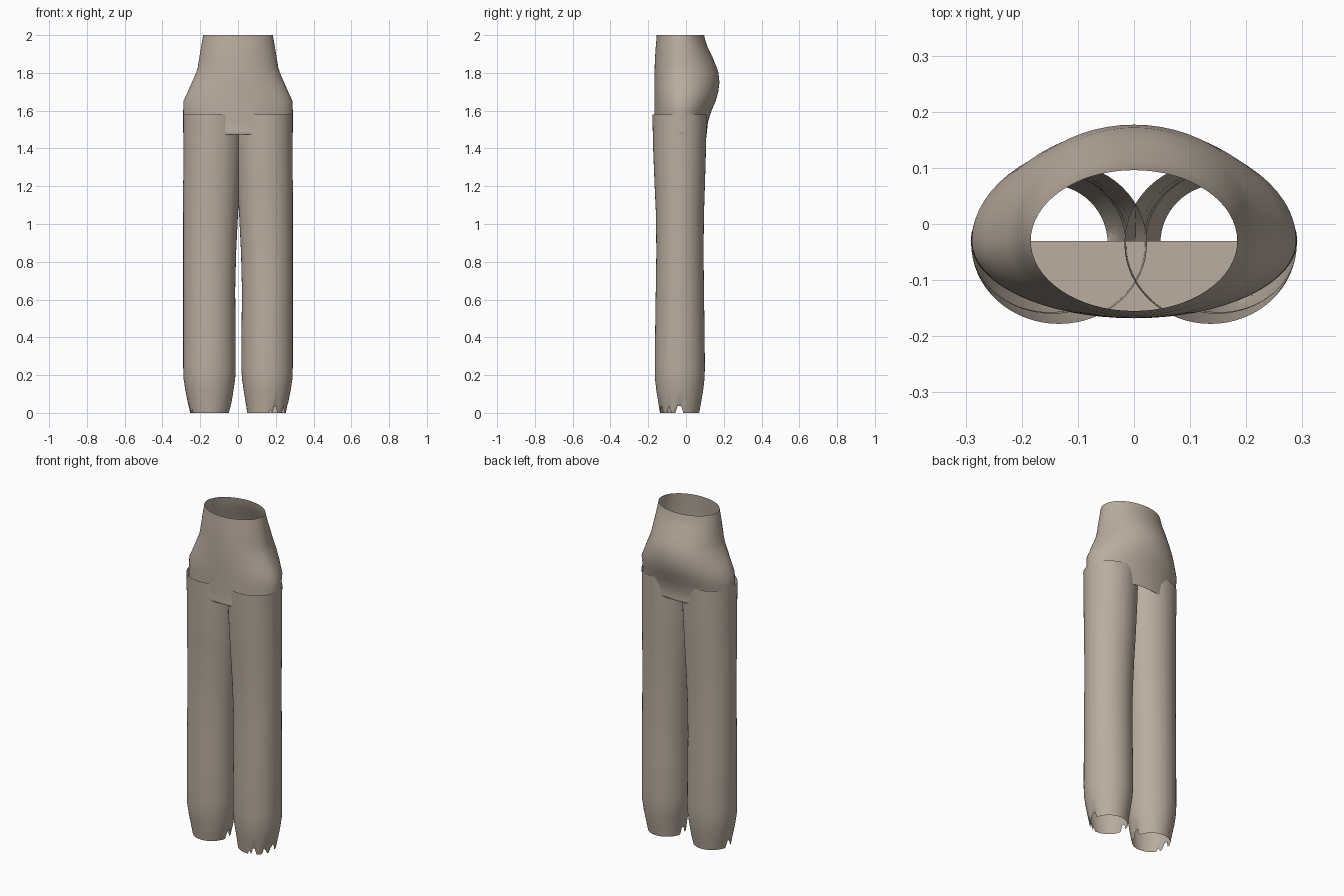
import bpy, bmesh, math, random

random.seed(4)
SEGMENTS = 64
cube = bpy.data.objects.get("Cube")
if cube:
    bpy.data.objects.remove(cube, do_unlink=True)


def make_material(name, colour):
    mat = bpy.data.materials.new(name)
    mat.use_nodes = True
    mat.diffuse_color = colour
    mat.node_tree.nodes["Principled BSDF"].inputs["Base Color"].default_value = colour
    return mat


cloth = make_material("beige_cloth", (0.49, 0.42, 0.35, 1))


def finish(bm, name):
    mesh = bpy.data.meshes.new(name)
    bm.to_mesh(mesh)
    bm.free()
    mesh.materials.append(cloth)
    obj = bpy.data.objects.new(name, mesh)
    bpy.context.collection.objects.link(obj)
    bpy.ops.object.select_all(action="DESELECT")
    obj.select_set(True)
    bpy.context.view_layer.objects.active = obj
    bpy.ops.object.shade_smooth_by_angle(angle=math.radians(40))
    return obj


def add_ring(bm, z, x0, x1, front, back, mid):
    """Oval ring whose front and back halves have their own depth."""
    ring = []
    for i in range(SEGMENTS):
        a = 2 * math.pi * i / SEGMENTS
        depth = back - mid if math.sin(a) > 0 else mid - front
        ring.append(bm.verts.new(((x0 + x1) / 2 + (x1 - x0) / 2 * math.cos(a),
                                  mid + depth * math.sin(a), z)))
    return ring


def bridge(bm, rings):
    for low, high in zip(rings, rings[1:]):
        for i in range(SEGMENTS):
            j = (i + 1) % SEGMENTS
            bm.faces.new((low[i], low[j], high[j], high[i]))


# Hips: open shell given as height, half width, front, back
HIPS = [(1.475, 0.287, -0.165, 0.108), (1.483, 0.291, -0.168, 0.112),
        (1.49, 0.29, -0.167, 0.111), (1.54, 0.29, -0.167, 0.116),
        (1.6, 0.29, -0.167, 0.135), (1.65, 0.289, -0.168, 0.157),
        (1.7, 0.266, -0.168, 0.171), (1.75, 0.244, -0.168, 0.177),
        (1.8, 0.222, -0.167, 0.172), (1.83, 0.213, -0.166, 0.162),
        (1.88, 0.205, -0.164, 0.142), (1.94, 0.195, -0.16, 0.113),
        (1.97, 0.19, -0.157, 0.103), (2.0, 0.184, -0.155, 0.096)]
bm = bmesh.new()
rings = [add_ring(bm, z, -w, w, f, b, -0.03) for z, w, f, b in HIPS]
bridge(bm, rings)
# Front half of the underside is closed
half = [rings[0][i % SEGMENTS] for i in range(SEGMENTS // 2, SEGMENTS + 1)]
bm.faces.new(half)
finish(bm, "hips")

# Legs: open tubes given as height, inner x, outer x, front, back
LEG = [(0.0, 0.047, 0.255, -0.138, 0.07), (0.05, 0.041, 0.265, -0.146, 0.079),
       (0.12, 0.03, 0.279, -0.157, 0.091), (0.18, 0.021, 0.288, -0.164, 0.098),
       (0.24, 0.018, 0.29, -0.165, 0.1), (0.45, 0.019, 0.29, -0.163, 0.098),
       (0.65, 0.021, 0.29, -0.16, 0.095), (0.85, 0.016, 0.29, -0.157, 0.093),
       (1.05, 0.006, 0.29, -0.159, 0.095), (1.2, -0.003, 0.29, -0.166, 0.1),
       (1.4, -0.012, 0.289, -0.174, 0.106), (1.58, -0.017, 0.29, -0.178, 0.11)]


def make_leg(name, side):
    bm = bmesh.new()
    rings = []
    for z, inner, outer, front, back in LEG:
        # the right leg sits slightly closer to the middle
        inner -= 0.006 if side < 0 and z > 0 else 0
        x0, x1 = sorted((side * inner, side * outer))
        rings.append(add_ring(bm, z, x0, x1, front, back, -0.035))
    bridge(bm, rings)
    # Torn hem: teeth on the front outer edge, open notches at both sides
    for i, v in enumerate(rings[0]):
        toward = i if side > 0 else SEGMENTS // 2 - i
        turn = toward % SEGMENTS
        if turn % (SEGMENTS // 2) in (0, 1, SEGMENTS // 2 - 1):
            v.co.z = 0.036
        elif side > 0 and turn > SEGMENTS * 0.76 or side < 0 and turn > SEGMENTS * 0.9:
            v.co.z = random.choice((0, 0, 0.02, 0.034))
    finish(bm, name)


make_leg("left_leg", 1)
make_leg("right_leg", -1)
